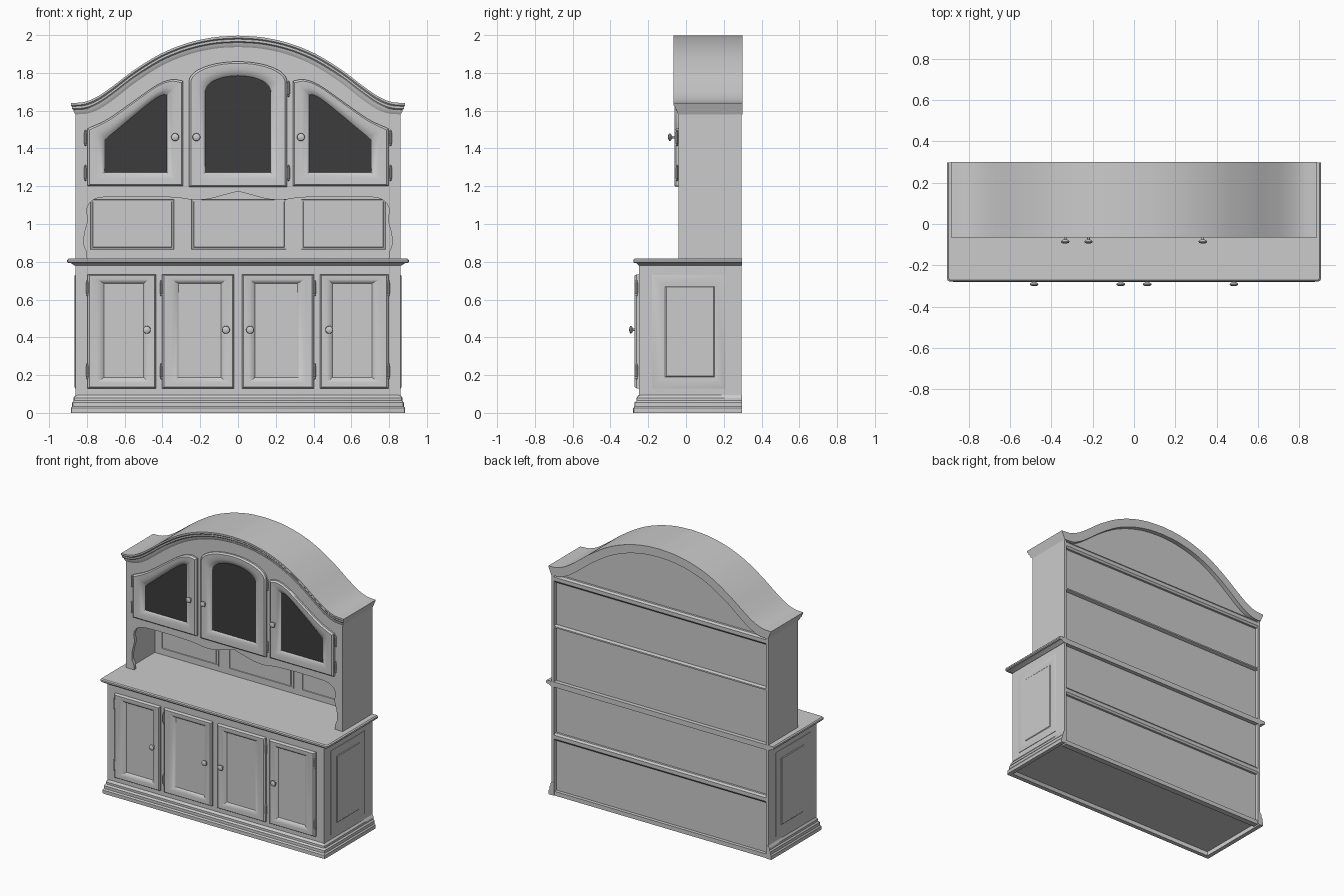
import bpy, bmesh, math
from mathutils import Vector

if "Cube" in bpy.data.objects:
    bpy.data.objects.remove(bpy.data.objects["Cube"])


def material(name, value):
    m = bpy.data.materials.new(name)
    m.diffuse_color = (value, value, value, 1)
    m.use_nodes = True
    m.node_tree.nodes["Principled BSDF"].inputs["Base Color"].default_value = m.diffuse_color
    return m


WOOD = material("grey wood", 0.6)
GLASS = material("dark glass", 0.045)
BACK = .268     # rear face of the recessed back panels


def loft(name, rings, end_mat=None):
    """Skin equal-length closed rings and cap both ends."""
    bm = bmesh.new()
    vs = [[bm.verts.new(p) for p in r] for r in rings]
    n = len(rings[0])
    for a, b in zip(vs, vs[1:]):
        for i in range(n):
            j = (i + 1) % n
            bm.faces.new((a[i], a[j], b[j], b[i]))
    bm.faces.new(vs[0][::-1])
    cap = bm.faces.new(vs[-1])
    if end_mat:
        cap.material_index = 1
    bmesh.ops.recalc_face_normals(bm, faces=bm.faces)
    me = bpy.data.meshes.new(name)
    bm.to_mesh(me)
    bm.free()
    me.materials.append(WOOD)
    if end_mat:
        me.materials.append(end_mat)
    ob = bpy.data.objects.new(name, me)
    bpy.context.collection.objects.link(ob)
    return ob


def rect(x, y0, y1, z, c=.012, notch=0):
    """Level rectangle with clipped front corners and a recess in its back edge."""
    return [(-x, y0 + c, z), (-x + c * .3, y0 + c * .3, z), (-x + c, y0, z), (x - c, y0, z),
            (x - c * .3, y0 + c * .3, z), (x, y0 + c, z), (x, y1, z), (.842, y1, z),
            (.842, y1 - notch, z), (-.842, y1 - notch, z), (-.842, y1, z), (-x, y1, z)]


def board(name, x0, x1, y0, y1, z0, z1):
    return loft(name, [[(x0, y0, z), (x1, y0, z), (x1, y1, z), (x0, y1, z)] for z in (z0, z1)])


def plate(name, pts, y0, y1):
    """Extrude an (x, z) outline through depth."""
    return loft(name, [[(x, y, z) for x, z in pts] for y in (y0, y1)])


def smooth(pts, steps=5):
    """Catmull-Rom curve through 2D points."""
    p = [Vector(q) for q in pts]
    p = [2 * p[0] - p[1]] + p + [2 * p[-1] - p[-2]]
    out = []
    for a, b, c, d in zip(p, p[1:], p[2:], p[3:]):
        for k in range(steps):
            t = k / steps
            out.append(0.5 * (2 * b + (c - a) * t + (2 * a - 5 * b + 4 * c - d) * t * t
                              + (3 * b - a - 3 * c + d) * t ** 3))
    return [tuple(q) for q in out] + [tuple(pts[-1])]


def mirrored(half):
    """Left-to-right curve from a half that starts at x = 0."""
    return [(-x, z) for x, z in half[::-1]] + half[1:]


def panel(name, outer, inner, place, steps, end_mat=None):
    """Framed panel: outlines blended outer to inner at (blend, height) steps."""
    rings = [[place(u0 + (u1 - u0) * t, w0 + (w1 - w0) * t, d)
              for (u0, w0), (u1, w1) in zip(outer, inner)] for t, d in steps]
    return loft(name, rings, end_mat)


def box2(u0, u1, w0, w1):
    return [(u0, w0), (u1, w0), (u1, w1), (u0, w1)]


def lathe(name, profile, origin, axis, n=16):
    o = Vector(origin)
    rings = []
    for r, h in profile:
        ring = []
        for i in range(n):
            c, s = r * math.cos(math.tau * i / n), r * math.sin(math.tau * i / n)
            ring.append(o + (Vector((c, -h, s)) if axis == 'y' else Vector((c, s, h))))
        rings.append(ring)
    return loft(name, rings)


def knob(name, x, y, z):
    lathe(name, [(.012, 0), (.007, .004), (.006, .018), (.014, .022), (.021, .028),
                 (.019, .034), (.010, .038), (.002, .039)], (x, y, z), 'y')


def hinge(name, x, y, z):
    lathe(name, [(.002, -.042), (.006, -.038), (.004, -.031), (.007, -.028), (.007, .028),
                 (.004, .031), (.006, .038), (.002, .042)], (x, y, z), 'z', 10)


# --- lower cabinet: plinth, underside, body, counter
PLINTH = [(.885, -.28, 0), (.885, -.28, .025), (.878, -.273, .035), (.878, -.273, .055),
          (.87, -.262, .065), (.87, -.262, .08), (.86, -.25, .095)]
loft("plinth", [rect(.855, -.25, .297, .03, notch=.04)]
     + [rect(x, y, .297, z, notch=.297 - BACK) for x, y, z in [(.855, -.25, 0)] + PLINTH])
board("bottom_back_rail", -.842, .842, .25, .292, 0, .03)
board("lower_body", -.845, .845, -.25, BACK, .09, .795)
loft("counter", [rect(.865, -.25, .297, .78), rect(.885, -.262, .297, .793),
                 rect(.898, -.273, .297, .793), rect(.904, -.278, .297, .799),
                 rect(.904, -.278, .297, .81), rect(.897, -.272, .297, .817)])
for s, side in ((-1, "left"), (1, "right")):
    board(side + "_lower_side", *sorted((s * .842, s * .86)), -.25, .295, .09, .795)
    # raised panel on the cabinet side
    panel(side + "_side_panel", box2(-.18, .21, .13, .73), box2(-.11, .15, .19, .67),
          lambda u, w, d, s=s: (s * (.859 + d), u, w),
          [(0, 0), (0, .004), (.1, .006), (.8, .002), (1, .002), (1.08, .006)])
    board(side + "_upper_side", *sorted((s * .842, s * .86)), -.04, .295, .815, 1.62)

# --- rounded back rails standing proud of the recessed back
for name, z, h in (("lower_shelf", .42, .026), ("niche_shelf", 1.21, .01), ("top_shelf", 1.555, .026)):
    loft(name + "_edge", [[(x, .25, z - h), (x, .283, z - h), (x, .293, z - h * .5),
                           (x, .293, z + h * .5), (x, .283, z + h), (x, .25, z + h)]
                          for x in (-.842, .842)])

# --- lower doors: (outer x, window x, knob, hinge), mirrored
DOOR = [(0, 0), (0, .013), (.12, .023), (.55, .022), (.85, .014), (1, .004)]


def front(y):
    return lambda u, w, d: (u, y - d, w)


for s, side in ((-1, "left"), (1, "right")):
    for part, o0, o1, i0, i1, kx, hx in (("outer", .435, .797, .50, .71, .483, .797),
                                         ("inner", .022, .403, .09, .315, .064, .406)):
        name = side + "_" + part
        panel(name + "_lower_door", box2(s * o0, s * o1, .13, .733), box2(s * i0, s * i1, .187, .686),
              front(-.249), DOOR)
        knob(name + "_lower_knob", s * kx, -.262, .44)
        for z in (.22, .66):
            hinge(name + "_lower_hinge", s * hx, -.262, z)

# --- arched top: cornice and cabinet body following one curve
arch = mirrored(smooth([(0, 1.997), (.13, 1.988), (.27, 1.957), (.41, 1.901), (.55, 1.815),
                        (.66, 1.732), (.74, 1.677), (.81, 1.647), (.885, 1.64)]))
SECTION = [(.30, 0, 0), (-.065, 0, 0), (-.065, .012, 0), (-.058, .018, .006), (-.058, .03, .006),
           (-.05, .036, .014), (-.048, .048, .016), (-.04, .06, .025), (.30, .06, .025)]
loft("arched_cornice", [[(x * (1 - inset / .885), y, z - drop) for y, drop, inset in SECTION]
                        for x, z in arch])
upper = [(x * .845 / .885, z - .04) for x, z in arch]
plate("upper_body", upper + [(.845, 1.185), (-.845, 1.185)], -.04, BACK)

# --- niche: back, three raised panels, wavy valance with curved posts
board("niche_back", -.845, .845, .258, BACK, .81, 1.19)
for name, x0, x1 in (("left", -.79, -.33), ("middle", -.255, .265), ("right", .325, .79)):
    panel(name + "_niche_panel", box2(x0, x1, .855, 1.14), box2(x0 + .02, x1 - .02, .875, 1.12),
          front(.259), [(0, 0), (0, .008), (.5, .008), (.6, .004), (1, .004), (1.1, .008)])
wave = mirrored(smooth([(0, 1.173), (.08, 1.152), (.16, 1.132), (.24, 1.128), (.33, 1.14), (.5, 1.146),
                        (.7, 1.143), (.77, 1.125), (.80, 1.08), (.795, 1.02), (.812, .95),
                        (.815, .89), (.80, .85), (.798, .815)], 4))
plate("valance", wave + [(.845, .815), (.845, 1.185), (-.845, 1.185), (-.845, .815)], -.04, -.015)

# --- upper doors with dark glass
def arched(a, z0, shoulder, peak, n=20):
    return [(-a, z0), (a, z0)] + [(a * math.cos(math.pi * i / n),
            shoulder + (peak - shoulder) * math.sin(math.pi * i / n)) for i in range(n + 1)]


panel("middle_upper_door", arched(.26, 1.195, 1.755, 1.86), arched(.174, 1.272, 1.705, 1.785),
      front(-.039), DOOR, GLASS)
top_outer = smooth([(.29, 1.757), (.35, 1.765), (.43, 1.735), (.56, 1.645), (.69, 1.555), (.797, 1.505)])
top_inner = smooth([(.375, 1.683), (.40, 1.683), (.45, 1.655), (.55, 1.575), (.64, 1.50), (.707, 1.446)])
for s, side in ((-1, "left"), (1, "right")):
    outer = [(.797, 1.2), (.29, 1.2)] + top_outer
    inner = [(.707, 1.272), (.375, 1.272)] + top_inner
    panel(side + "_upper_door", [(s * x, z) for x, z in outer], [(s * x, z) for x, z in inner],
          front(-.039), DOOR, GLASS)
    knob(side + "_upper_knob", s * .333, -.056, 1.46)
    for z in (1.27, 1.455):
        hinge(side + "_upper_hinge", s * .808, -.048, z)
knob("middle_upper_knob", -.22, -.056, 1.46)
for z in (1.27, 1.715):
    hinge("middle_upper_hinge", .267, -.048, z)

# --- smooth shading with sharp edges kept
for ob in bpy.data.objects:
    ob.select_set(True)
    bpy.context.view_layer.objects.active = ob
bpy.ops.object.shade_smooth_by_angle(angle=math.radians(30))
